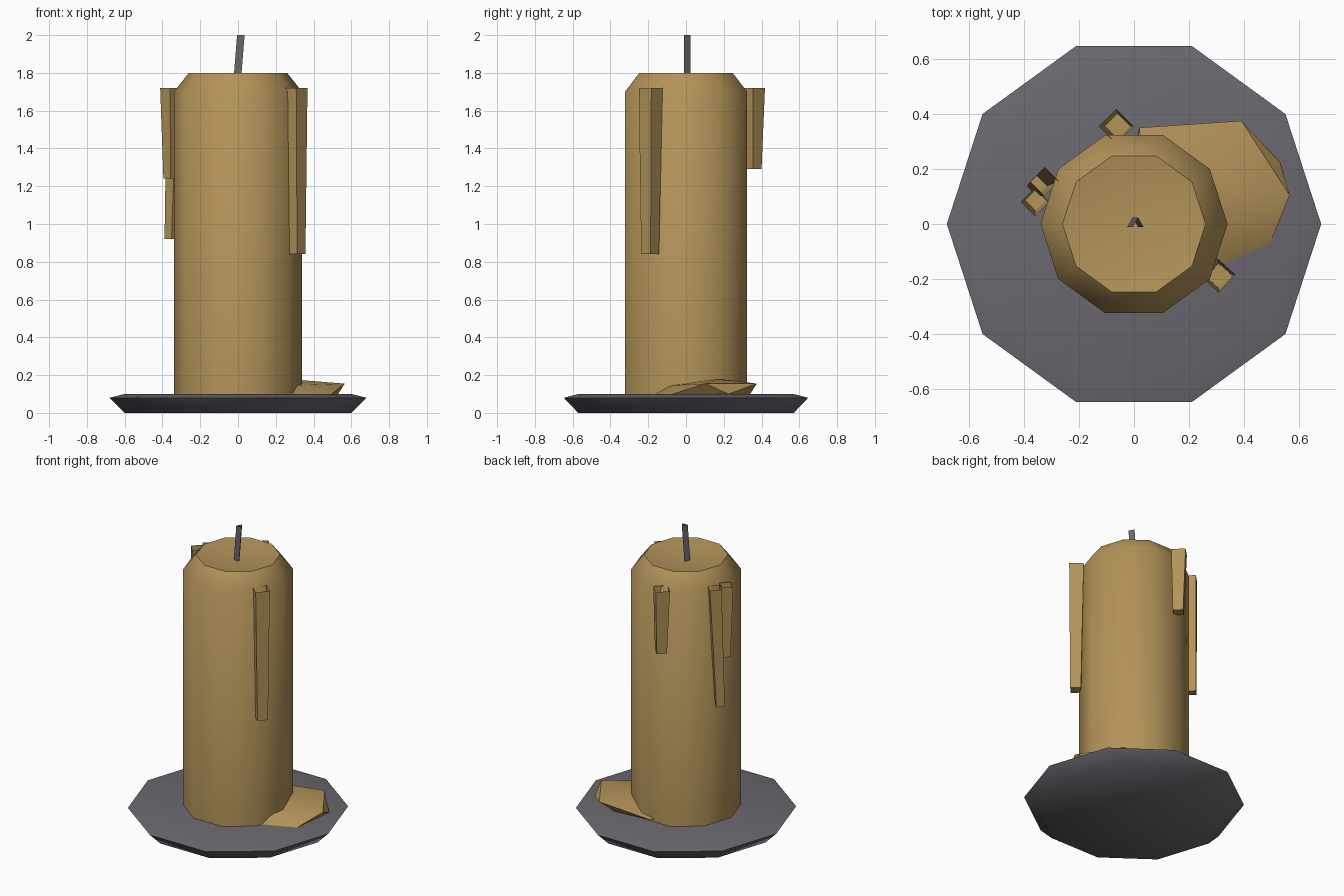
import bpy, bmesh, math
from mathutils import Vector

if "Cube" in bpy.data.objects:
    bpy.data.objects.remove(bpy.data.objects["Cube"])


def material(name, color):
    m = bpy.data.materials.new(name)
    m.diffuse_color = (*color, 1)
    m.use_nodes = True
    m.node_tree.nodes["Principled BSDF"].inputs["Base Color"].default_value = m.diffuse_color
    return m


WAX = material("tan wax", (0.45, 0.295, 0.10))
METAL = material("dark grey", (0.145, 0.14, 0.16))


def finish(name, bm, mat, angle=50, recalc=True):
    if recalc:
        bmesh.ops.recalc_face_normals(bm, faces=bm.faces)
    me = bpy.data.meshes.new(name)
    bm.to_mesh(me)
    bm.free()
    ob = bpy.data.objects.new(name, me)
    bpy.context.collection.objects.link(ob)
    me.materials.append(mat)
    bpy.ops.object.select_all(action='DESELECT')
    ob.select_set(True)
    bpy.context.view_layer.objects.active = ob
    bpy.ops.object.shade_smooth_by_angle(angle=math.radians(angle))
    return ob


def lathe(name, profile, mat, n=10):
    """Ten-sided turned solid; a zero radius makes a single pole point."""
    bm = bmesh.new()
    rings = []
    for r, z in profile:
        if r == 0:
            rings.append([bm.verts.new((0, 0, z))] * n)
        else:
            rings.append([bm.verts.new((r * math.cos(2 * math.pi * i / n),
                                        r * math.sin(2 * math.pi * i / n), z)) for i in range(n)])
    for a, b in zip(rings, rings[1:]):
        for i in range(n):
            j = (i + 1) % n
            bm.faces.new(list(dict.fromkeys((a[i], a[j], b[j], b[i]))))
    return finish(name, bm, mat)


def tube(name, top, bottom, r_top, r_bottom, sides, turn, mat, cap):
    """Tapered tube with an open top, leaning from bottom to top centre."""
    bm = bmesh.new()
    rings = []
    for c, r in ((bottom, r_bottom), (top, r_top)):
        rings.append([bm.verts.new(Vector(c) + Vector((r * math.cos(turn + 2 * math.pi * i / sides),
                                                       r * math.sin(turn + 2 * math.pi * i / sides), 0)))
                      for i in range(sides)])
    lo, hi = rings
    for i in range(sides):
        j = (i + 1) % sides
        bm.faces.new((lo[i], lo[j], hi[j], hi[i]))
    if cap:
        bm.faces.new(lo[::-1])
    return finish(name, bm, mat, 30, recalc=False)


# Dish and candle body with a hollowed top
lathe("dish", [(0, 0), (0.60, 0), (0.68, 0.08), (0.60, 0.10), (0, 0.10)], METAL)
lathe("candle", [(0, 0.095), (0.34, 0.095), (0.34, 1.70), (0.26, 1.80), (0, 1.76)], WAX)

# Leaning three-sided wick
tube("wick", (0.015, 0, 2.0), (-0.005, 0, 1.75), 0.023, 0.023, 3, math.pi / 2, METAL, False)

# Wax drips: top centre, bottom centre, top radius, bottom radius, turn in degrees
drips = [
    ((0.305, -0.187, 1.72), (0.31, -0.19, 0.84), 0.063, 0.047, 3),
    ((-0.065, 0.355, 1.72), (-0.06, 0.355, 1.29), 0.063, 0.045, 0),
    ((-0.36, 0.08, 1.72), (-0.357, 0.085, 1.24), 0.052, 0.038, 0),
    ((-0.325, 0.155, 1.72), (-0.352, 0.138, 0.92), 0.052, 0.037, 0),
]
for i, (top, bottom, rt, rb, turn) in enumerate(drips):
    tube(f"drip_{i + 1}", top, bottom, rt, rb, 4, math.radians(turn), WAX, True)

# Spilled wax: a faceted slab whose top overhangs a twisted base
base = [(0.22, -0.19, 0.098), (0.495, -0.07, 0.10), (0.53, 0.225, 0.10), (0.30, 0.34, 0.10), (0.0, 0.25, 0.10)]
upper = [(0.27, -0.10, 0.145), (0.565, 0.105, 0.155), (0.39, 0.375, 0.155), (0.02, 0.35, 0.12), (0.05, 0.0, 0.17)]
bm = bmesh.new()
b = [bm.verts.new(p) for p in base]
t = [bm.verts.new(p) for p in upper]
peak = bm.verts.new((0.25, 0.17, 0.18))
for i in range(5):
    j = (i + 1) % 5
    bm.faces.new((b[i], b[j], t[i]))
    bm.faces.new((b[j], t[j], t[i]))
    bm.faces.new((t[i], t[j], peak))
bm.faces.new(b[::-1])
finish("wax_spill", bm, WAX, 25)
